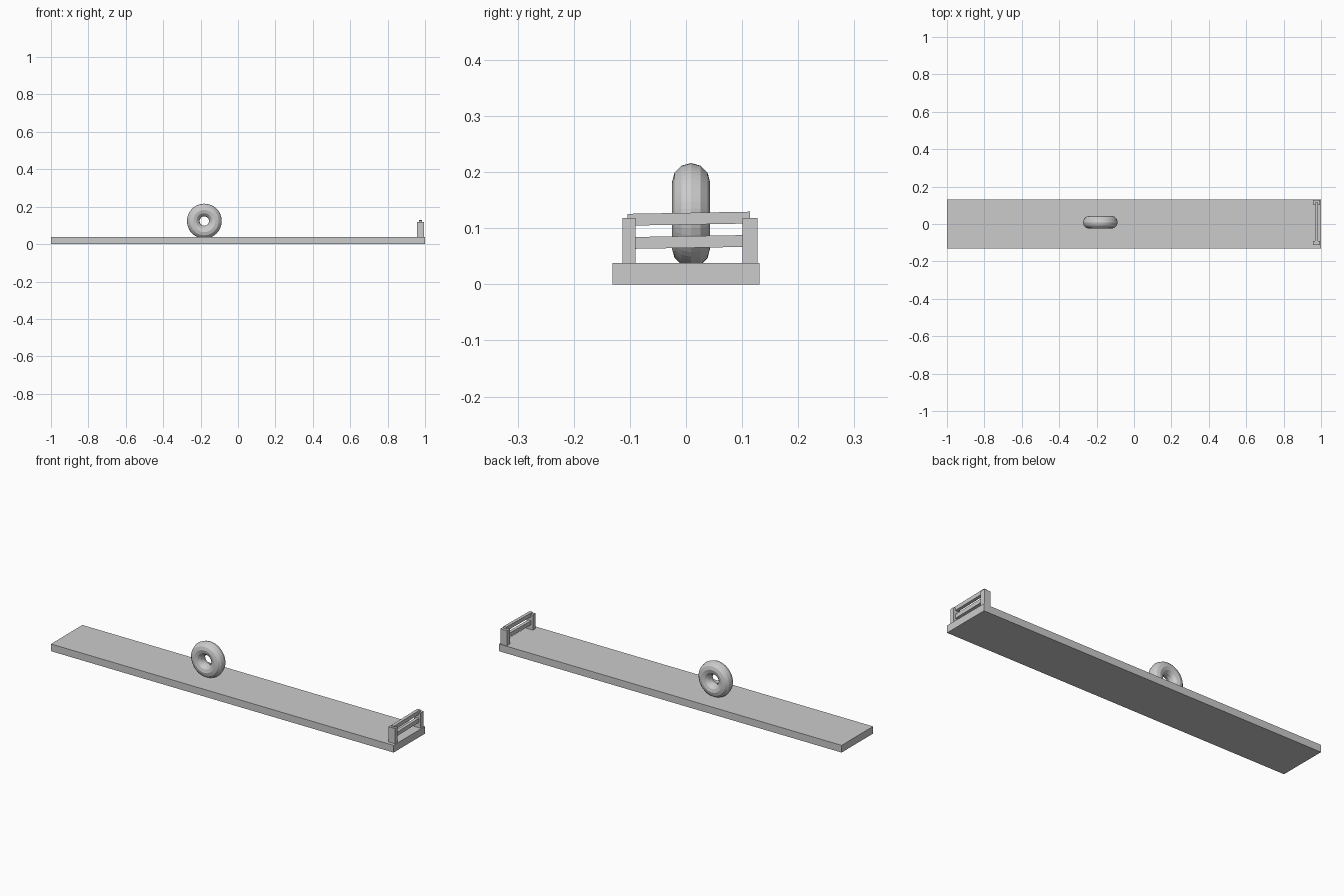
import bpy
import math
from mathutils import Vector

cube = bpy.data.objects.get("Cube")
if cube:
    bpy.data.objects.remove(cube, do_unlink=True)

grey = bpy.data.materials.new("plain grey")
grey.use_nodes = True
colour = (0.6, 0.6, 0.6, 1)
grey.diffuse_color = colour
grey.node_tree.nodes["Principled BSDF"].inputs["Base Color"].default_value = colour


def box(name, low, high, tilt=0):
    """Box between two corners, tilted about x."""
    low, high = Vector(low), Vector(high)
    bpy.ops.mesh.primitive_cube_add(size=1, location=(low + high) / 2)
    ob = bpy.context.object
    ob.name = name
    ob.scale = high - low
    ob.rotation_euler.x = math.radians(tilt)
    ob.data.materials.append(grey)
    return ob


# Long flat board
box("board", (-1, -0.131, 0), (1, 0.131, 0.038))

# End fence: two posts and two slightly tilted rails
box("front_post", (0.957, -0.113, 0.036), (0.995, -0.09, 0.118))
box("back_post", (0.957, 0.101, 0.036), (0.995, 0.127, 0.118))
for name, z in (("lower_rail", 0.0755), ("upper_rail", 0.117)):
    box(name, (0.968, -0.104, z - 0.0105), (0.985, 0.114, z + 0.0105), tilt=1)

# Upright ring resting on the board
bpy.ops.mesh.primitive_torus_add(
    major_segments=48, minor_segments=12, major_radius=0.059, minor_radius=0.034,
    location=(-0.18, 0.009, 0.123), rotation=(math.pi / 2, 0, 0))
ring = bpy.context.object
ring.name = "ring"
ring.data.materials.append(grey)
